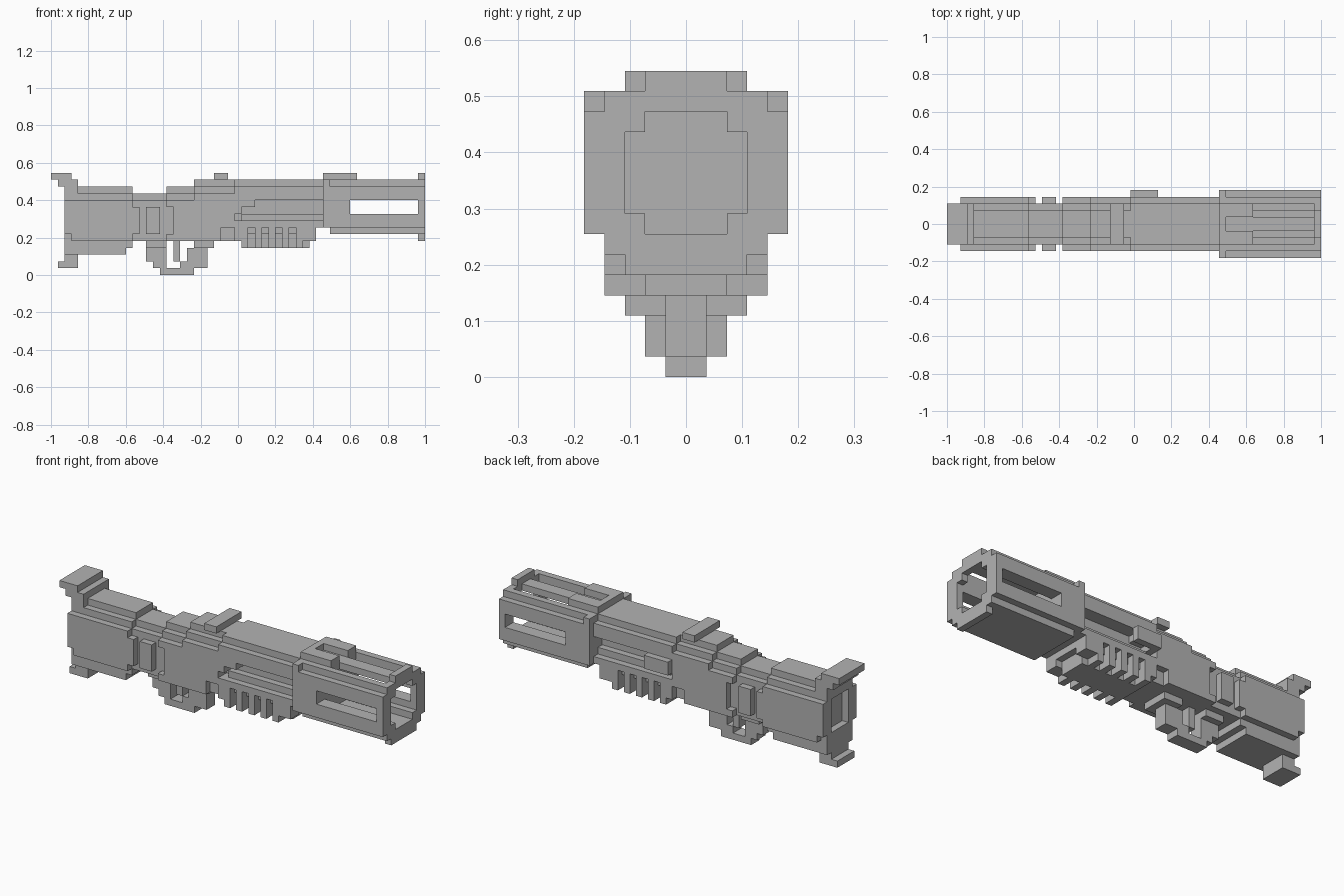
import bpy
import bmesh
from mathutils import Vector

cube = bpy.data.objects.get("Cube")
if cube:
    bpy.data.objects.remove(cube, do_unlink=True)

LENGTH = 55            # blocks along the model
UNIT = 2 / LENGTH      # size of one block

grey = bpy.data.materials.new("plain grey")
grey.use_nodes = True
grey.diffuse_color = (0.45, 0.45, 0.45, 1)
grey.node_tree.nodes["Principled BSDF"].inputs["Base Color"].default_value = grey.diffuse_color


def box(x, y, z):
    """Cuboid given as ranges in block units."""
    return [(x, y, z)]


def slab(x, z, half):
    """Cuboid centred across the width."""
    return box(x, (-half, half), z)


def sides(x, z, inner, outer):
    """Mirrored pair of cuboids on the right and left."""
    return box(x, (-outer, -inner), z) + box(x, (inner, outer), z)


def part(name, *groups):
    """Join cuboids into one named object."""
    bm = bmesh.new()
    for ranges in sum(groups, []):
        low = Vector(r[0] for r in ranges)
        high = Vector(r[1] for r in ranges)
        made = bmesh.ops.create_cube(bm, size=1)
        for v in made["verts"]:
            spot = [a + (b - a) * (c + 0.5) for a, b, c in zip(low, high, v.co)]
            v.co = Vector((spot[0] - LENGTH / 2, spot[1], spot[2])) * UNIT
    mesh = bpy.data.meshes.new(name)
    bm.to_mesh(mesh)
    bm.free()
    mesh.materials.append(grey)
    obj = bpy.data.objects.new(name, mesh)
    bpy.context.collection.objects.link(obj)
    return obj


# Rear plate with its recess, upper hook and lower toe
part("butt_frame",
     sides(x=(2, 4), z=(5, 12), inner=2, outer=3),
     sides(x=(2, 3), z=(6, 11), inner=3, outer=4),
     slab(x=(2, 4), z=(11, 13), half=3),
     slab(x=(2, 4), z=(3, 6), half=3))
part("butt_hook",
     slab(x=(0, 3), z=(14, 15), half=3),
     slab(x=(1, 4), z=(13, 14), half=3))
part("butt_toe",
     slab(x=(2, 4), z=(2, 3), half=2),
     slab(x=(1, 4), z=(1, 2), half=2))

# Stock
part("stock_core",
     slab(x=(3, 17), z=(5, 11), half=3),
     slab(x=(4, 17), z=(11, 12), half=2))
part("stock_panels",
     sides(x=(3, 12), z=(5, 11), inner=3, outer=4),
     sides(x=(12, 13), z=(6, 10), inner=3, outer=4))
part("stock_top",
     slab(x=(3, 12), z=(11, 12), half=3),
     slab(x=(4, 12), z=(12, 13), half=2))
part("stock_belly",
     slab(x=(4, 11), z=(3, 5), half=3),
     slab(x=(11, 12), z=(4, 5), half=3))
part("side_strips", sides(x=(14, 16), z=(6, 10), inner=3, outer=4))

# Receiver, stepping up to the rear sight
part("receiver",
     slab(x=(17, 27), z=(5, 12), half=3),
     sides(x=(18, 25), z=(5, 11), inner=3, outer=4),
     sides(x=(17, 18), z=(10, 11), inner=3, outer=4),
     sides(x=(17, 18), z=(5, 6), inner=3, outer=4),
     sides(x=(25, 27), z=(7, 12), inner=3, outer=4),
     sides(x=(21, 25), z=(11, 12), inner=3, outer=4))
part("receiver_top",
     slab(x=(17, 21), z=(12, 13), half=2),
     slab(x=(21, 27), z=(12, 13), half=3),
     slab(x=(21, 27), z=(13, 14), half=2))
part("rear_sight", slab(x=(24, 26), z=(14, 15), half=3))

# Trigger and guard
part("trigger_guard",
     slab(x=(14, 17), z=(4, 5), half=2),
     slab(x=(14, 17), z=(2, 4), half=1),
     slab(x=(15, 17), z=(1, 2), half=1),
     slab(x=(16, 21), z=(0, 1), half=1),
     slab(x=(19, 23), z=(1, 2), half=1),
     slab(x=(20, 23), z=(2, 4), half=1),
     slab(x=(21, 24), z=(4, 5), half=2))
part("trigger", slab(x=(18, 19), z=(2, 5), half=1))

# Front body with a stepped channel along each side
part("front_body",
     slab(x=(27, 40), z=(7, 13), half=2),
     sides(x=(27, 40), z=(11, 13), inner=2, outer=4),
     sides(x=(27, 40), z=(7, 8), inner=2, outer=4),
     sides(x=(27, 28), z=(9, 11), inner=2, outer=4),
     sides(x=(28, 30), z=(10, 11), inner=2, outer=4),
     sides(x=(28, 40), z=(8, 9), inner=2, outer=3))
part("front_body_top", slab(x=(27, 40), z=(13, 14), half=3))
part("bolt_handle", box(x=(27, 31), y=(4, 5), z=(9, 11)))

# Ribbed foregrip
part("foregrip",
     slab(x=(28, 38), z=(4, 7), half=2),
     sides(x=(27, 29), z=(5, 7), inner=2, outer=4),
     sides(x=(36, 39), z=(5, 7), inner=2, outer=4),
     slab(x=(27, 39), z=(6, 7), half=3))
for i in range(5):
    part(f"foregrip_rib_{i + 1}",
         slab(x=(28 + 2 * i, 29 + 2 * i), z=(4, 7), half=4))

# Hollow barrel shroud with side windows and top slots
part("shroud_block", slab(x=(40, 44), z=(7, 13), half=5))
part("shroud_collar", slab(x=(40, 41), z=(13, 14), half=5))
part("shroud_sides",
     sides(x=(44, 55), z=(7, 9), inner=3, outer=5),
     sides(x=(44, 55), z=(11, 13), inner=3, outer=5),
     sides(x=(54, 55), z=(9, 11), inner=3, outer=5))
part("shroud_corners",
     sides(x=(44, 55), z=(7, 8), inner=2, outer=3),
     sides(x=(54, 55), z=(12, 13), inner=2, outer=3))
part("shroud_floor", slab(x=(41, 55), z=(6, 7), half=4))
part("shroud_roof",
     slab(x=(40, 45), z=(13, 14), half=4),
     sides(x=(45, 54), z=(13, 14), inner=3, outer=4),
     slab(x=(45, 54), z=(13, 14), half=1),
     slab(x=(54, 55), z=(13, 14), half=4))
part("front_sight_base",
     sides(x=(40, 45), z=(14, 15), inner=1, outer=3),
     slab(x=(40, 41), z=(14, 15), half=1))
part("muzzle_lips",
     slab(x=(54, 55), z=(14, 15), half=2),
     slab(x=(54, 55), z=(5, 6), half=3))
